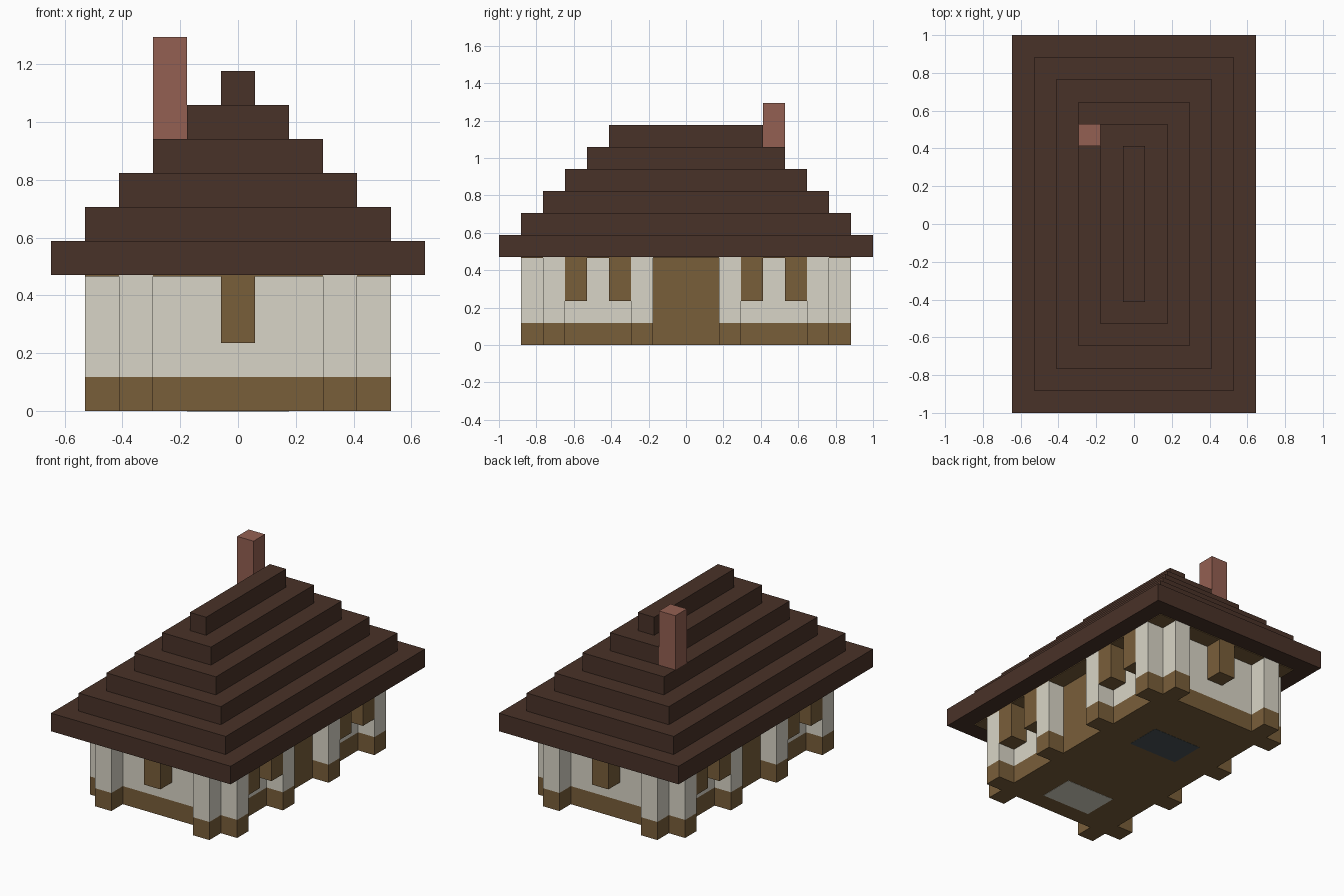
import bpy
import bmesh
from mathutils import Matrix, Vector

cube = bpy.data.objects.get("Cube")
if cube:
    bpy.data.objects.remove(cube, do_unlink=True)

U = 2 / 17       # edge length of one building block
SKIN = 0.04      # thickness of flat plates, in blocks


def linear(c):
    c /= 255
    return c / 12.92 if c <= 0.04045 else ((c + 0.055) / 1.055) ** 2.4


def material(name, r, g, b):
    colour = (linear(r), linear(g), linear(b), 1)
    mat = bpy.data.materials.new(name)
    mat.use_nodes = True
    mat.diffuse_color = colour
    bsdf = mat.node_tree.nodes["Principled BSDF"]
    bsdf.inputs["Base Color"].default_value = colour
    bsdf.inputs["Roughness"].default_value = 0.9
    return mat


PLASTER = material("pale plaster", 217, 213, 199)
TIMBER = material("timber brown", 121, 94, 58)
ROOF = material("dark roof brown", 73, 50, 40)
BRICK = material("brick red", 148, 96, 82)
SLATE = material("slate grey", 74, 84, 88)


def block(name, mat, centre, size, z0, z1):
    """Box given in block units: plan centre, plan size, bottom and top."""
    bm = bmesh.new()
    bmesh.ops.create_cube(bm, size=1)
    scale = Vector((size[0], size[1], z1 - z0)) * U
    place = Vector((centre[0], centre[1], (z0 + z1) / 2)) * U
    bmesh.ops.transform(bm, matrix=Matrix.Translation(place) @ Matrix.Diagonal(scale).to_4x4(), verts=bm.verts)
    mesh = bpy.data.meshes.new(name)
    bm.to_mesh(mesh)
    bm.free()
    mesh.materials.append(mat)
    obj = bpy.data.objects.new(name, mesh)
    bpy.context.collection.objects.link(obj)
    return obj


def post(name, x, y):
    block(name + "_foot", TIMBER, (x, y), (1, 1), 0, 1)
    block(name, PLASTER, (x, y), (1, 1), 1, 4)


# Main body: timber base below plaster walls
block("base", TIMBER, (0, 0), (7, 13), 0, 1)
block("walls", PLASTER, (0, 0), (7, 13), 1, 4)

# End walls: two posts and a projecting window on each
for sy, end in ((-1, "front"), (1, "back")):
    for x in (-3, 3):
        post(end + "_post", x, sy * 7)
    block(end + "_window", TIMBER, (0, sy * 7), (1, 1), 2, 4)

# Long walls: posts, projecting windows and a wide door on each
for sx, side in ((1, "left"), (-1, "right")):
    for y in (-6, -2, 2, 6):
        post(side + "_post", sx * 4, y)
    for y in (-5, -3, 3, 5):
        block(side + "_window", TIMBER, (sx * 4, y), (1, 1), 2, 4)
    block(side + "_door", TIMBER, (sx * 3.5, 0), (SKIN, 3), 0, 4)

# Inlaid floor panels on the underside
block("pale_floor_panel", PLASTER, (0, -4.5), (3, 2), -SKIN / 4, SKIN)
block("slate_floor_panel", SLATE, (0, 2.5), (3, 2), -SKIN / 4, SKIN)

# Timber ceiling plate under the eaves
block("ceiling", TIMBER, (0, 0), (9, 15), 4 - SKIN, 4)

# Stepped hipped roof
for step in range(6):
    block("roof_step", ROOF, (0, 0), (11 - 2 * step, 17 - 2 * step), 4 + step, 5 + step)

# Chimney
block("chimney", BRICK, (-2, 4), (1, 1), 8, 11)
